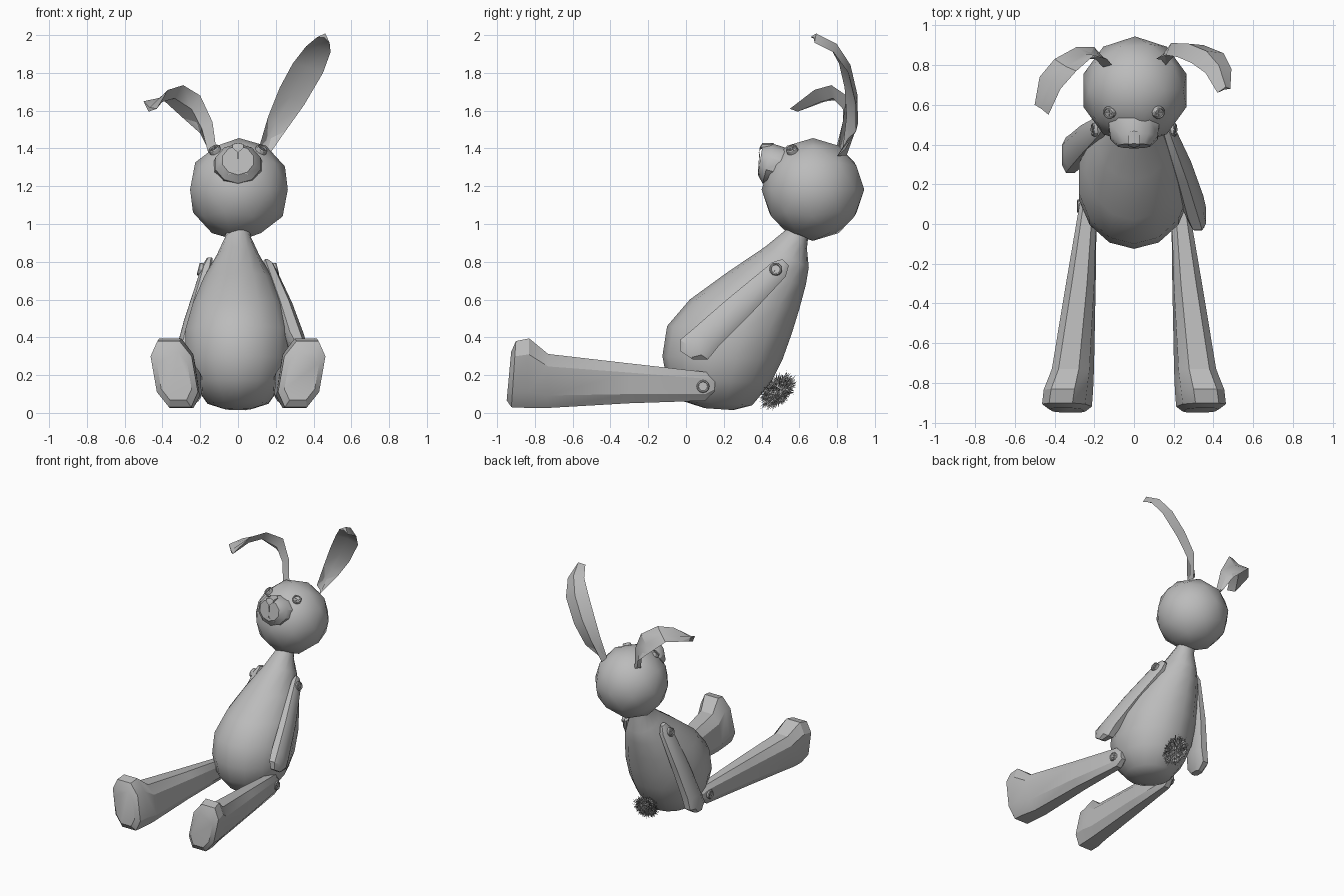
import bpy, bmesh, math, random
from mathutils import Vector, Matrix

old = bpy.data.objects.get("Cube")
if old:
    bpy.data.objects.remove(old, do_unlink=True)

grey = bpy.data.materials.new("soft_grey")
grey.use_nodes = True
grey.diffuse_color = (0.5, 0.5, 0.5, 1)
grey.node_tree.nodes["Principled BSDF"].inputs["Base Color"].default_value = (0.5, 0.5, 0.5, 1)


def finish(name, bm, angle=40):
    """Turn a bmesh into a named, shaded object."""
    bmesh.ops.recalc_face_normals(bm, faces=bm.faces[:])
    mesh = bpy.data.meshes.new(name)
    bm.to_mesh(mesh)
    bm.free()
    mesh.materials.append(grey)
    obj = bpy.data.objects.new(name, mesh)
    bpy.context.collection.objects.link(obj)
    bpy.ops.object.select_all(action='DESELECT')
    obj.select_set(True)
    bpy.context.view_layer.objects.active = obj
    if angle:
        bpy.ops.object.shade_smooth_by_angle(angle=math.radians(angle))
    return obj


def skin(bm, rings):
    """Bridge equal rings of points and cap both ends."""
    loops = [[bm.verts.new(p) for p in ring] for ring in rings]
    n = len(loops[0])
    for a, b in zip(loops, loops[1:]):
        for i in range(n):
            j = (i + 1) % n
            bm.faces.new((a[i], a[j], b[j], b[i]))
    bm.faces.new(loops[0])
    bm.faces.new(loops[-1])


def loft(sections, sides, power=1.0):
    """Each section is a first point, an opposite point and a half width in x."""
    rings = []
    for p, q, w in sections:
        p, q = Vector(p), Vector(q)
        mid, half = (p + q) / 2, (p - q) / 2
        ring = []
        for k in range(sides):
            a = math.tau * (k + 0.5 * (power < 1)) / sides
            c, s = (math.copysign(abs(f) ** power, f) for f in (math.cos(a), math.sin(a)))
            ring.append(mid + half * c + Vector((w * s, 0, 0)))
        rings.append(ring)
    bm = bmesh.new()
    skin(bm, rings)
    return bm


def mirrored(bm):
    copy = bm.copy()
    bmesh.ops.scale(copy, vec=(-1, 1, 1), verts=copy.verts)
    return copy


# Pear shaped body leaning back, narrow at the neck
body = [((.10, .025), (.25, .015), .07), ((-.01, .06), (.35, .04), .165),
        ((-.10, .17), (.45, .16), .25), ((-.125, .30), (.51, .28), .285),
        ((-.10, .46), (.56, .42), .285), ((.02, .60), (.60, .55), .245),
        ((.22, .745), (.635, .68), .185), ((.42, .88), (.65, .77), .115),
        ((.53, .97), (.64, .87), .07), ((.57, 1.02), (.65, .96), .065)]
finish("body", loft([((0, *f), (0, *b), w) for f, b, w in body], 14), 60)

# Faceted round head
bm = bmesh.new()
bmesh.ops.create_icosphere(bm, subdivisions=2, radius=.272,
                           matrix=Matrix.Translation((.005, .672, 1.183)))
finish("head", bm, 60)

# Muzzle with nose and stitched mouth
finish("muzzle", loft([((0, .54, 1.40), (0, .47, 1.20), .135),
                       ((0, .46, 1.425), (0, .405, 1.215), .125),
                       ((0, .405, 1.415), (0, .38, 1.26), .085)], 10), 35)
finish("nose", loft([((0, .47, 1.43), (0, .43, 1.40), .035),
                     ((0, .405, 1.43), (0, .39, 1.395), .035),
                     ((0, .39, 1.405), (0, .384, 1.375), .006)], 6), 30)


def stitch(name, start, end, thick=.004):
    start, end = Vector(start), Vector(end)
    d = end - start
    bm = bmesh.new()
    m = Matrix.Translation((start + end) / 2) @ d.to_track_quat('Z', 'Y').to_matrix().to_4x4()
    bmesh.ops.create_cube(bm, size=1, matrix=m @ Matrix.Diagonal((thick, thick, d.length, 1)))
    finish(name, bm, 0)


stitch("mouth_centre", (0, .391, 1.385), (0, .383, 1.285))
for side, label in ((1, "left"), (-1, "right")):
    stitch("mouth_" + label, (0, .383, 1.285), (side * .055, .386, 1.262))


def button(name, loc, normal, r=.034):
    """Rimmed disc with a crossed thread."""
    turn = Vector(normal).to_track_quat('Z', 'Y').to_matrix().to_4x4()
    place = Matrix.Translation(loc) @ turn
    bm = bmesh.new()
    profile = ((r, -.015), (r, .006), (r * .9, .011), (r * .75, .011), (r * .68, .005))
    skin(bm, [[place @ Vector((rad * math.cos(math.tau * k / 12),
                               rad * math.sin(math.tau * k / 12), h))
               for k in range(12)] for rad, h in profile])
    for a in (45, 135):
        m = place @ Matrix.Translation((0, 0, .006)) @ Matrix.Rotation(math.radians(a), 4, 'Z')
        bmesh.ops.create_cube(bm, size=1, matrix=m @ Matrix.Diagonal((r, r * .2, .006, 1)))
    finish(name, bm, 30)


# Long legs widening into upright feet
leg = loft([((.225, .155, .17), (.225, .15, .11), .03),
            ((.23, .11, .22), (.23, .10, .06), .045),
            ((.275, -.30, .268), (.26, -.30, .045), .075),
            ((.33, -.73, .32), (.285, -.73, .018), .10),
            ((.36, -.83, .405), (.30, -.84, .016), .115),
            ((.37, -.90, .39), (.305, -.925, .02), .115),
            ((.36, -.925, .33), (.315, -.95, .06), .085)], 8, .7)
finish("right_leg", mirrored(leg), 30)
finish("left_leg", leg, 30)

# Flat arms, the left swung forward and the right hanging
arm = loft([((.15, .51, .815), (.15, .545, .78), .015),
            ((.165, .455, .80), (.165, .53, .72), .03),
            ((.245, .21, .60), (.245, .345, .52), .045),
            ((.30, .02, .435), (.30, .18, .355), .052),
            ((.32, -.035, .39), (.32, .12, .28), .045),
            ((.325, -.035, .33), (.325, .04, .28), .03)], 8, .7)
hanging = mirrored(arm)
bmesh.ops.rotate(hanging, cent=(-.17, .48, .765), verts=hanging.verts,
                 matrix=Matrix.Rotation(math.radians(33), 3, 'X'))
finish("left_arm", arm, 30)
finish("right_arm", hanging, 30)

# Buttons for eyes, shoulders and hips
for side, label in ((1, "left"), (-1, "right")):
    button(label + "_eye", (side * .125, .56, 1.395), (side * .5, -.4, .85), .032)
    button(label + "_shoulder_button", (side * .20, .475, .76), (side, 0, .25))
    button(label + "_hip_button", (side * .275, .09, .14), (side, 0, .05))


def ear(name, pairs):
    """Curved leaf: edge pairs with a bowed, thin cross section."""
    pairs = [(Vector(a), Vector(b)) for a, b in pairs]
    mids = [(a + b) / 2 for a, b in pairs]
    rings = []
    for i, (a, b) in enumerate(pairs):
        along = mids[min(i + 1, len(mids) - 1)] - mids[max(i - 1, 0)]
        n = (b - a).cross(along).normalized()
        rings.append((a, mids[i] - n * .014, b, mids[i] - n * .04))
    bm = bmesh.new()
    skin(bm, rings)
    finish(name, bm, 35)


ear("left_ear", [((.11, .83, 1.40), (.16, .80, 1.36)), ((.16, .85, 1.57), (.25, .90, 1.49)),
                 ((.22, .84, 1.72), (.35, .90, 1.63)), ((.29, .81, 1.85), (.45, .86, 1.80)),
                 ((.36, .76, 1.94), (.49, .78, 1.91)), ((.42, .66, 1.99), (.485, .68, 1.96))])
ear("right_ear", [((-.11, .80, 1.36), (-.155, .84, 1.39)), ((-.135, .83, 1.54), (-.20, .89, 1.48)),
                  ((-.20, .85, 1.68), (-.29, .89, 1.56)), ((-.29, .77, 1.735), (-.40, .83, 1.66)),
                  ((-.37, .68, 1.71), (-.475, .74, 1.65)), ((-.43, .55, 1.61), (-.50, .60, 1.65))])

# Fluffy tail: a small core covered in fine tufts
random.seed(4)
bm = bmesh.new()
bmesh.ops.create_icosphere(bm, subdivisions=2, radius=.7)
for _ in range(900):
    d = Vector([random.gauss(0, 1) for _ in range(3)]).normalized()
    u = d.orthogonal().normalized()
    v = d.cross(u)
    root = [bm.verts.new(d * .62 + (u * math.cos(t) + v * math.sin(t)) * .05)
            for t in (0, math.tau / 3, math.tau * 2 / 3)]
    sway = Vector([random.uniform(-.16, .16) for _ in range(3)])
    tip = bm.verts.new(d * random.uniform(.9, 1.1) + sway)
    for k in range(3):
        bm.faces.new((root[k], root[(k + 1) % 3], tip))
bmesh.ops.transform(bm, verts=bm.verts, matrix=Matrix.Translation((.01, .487, .115))
                    @ Matrix.Rotation(math.radians(46), 4, 'X') @ Matrix.Diagonal((.085, .11, .066, 1)))
finish("tail", bm, 0)
